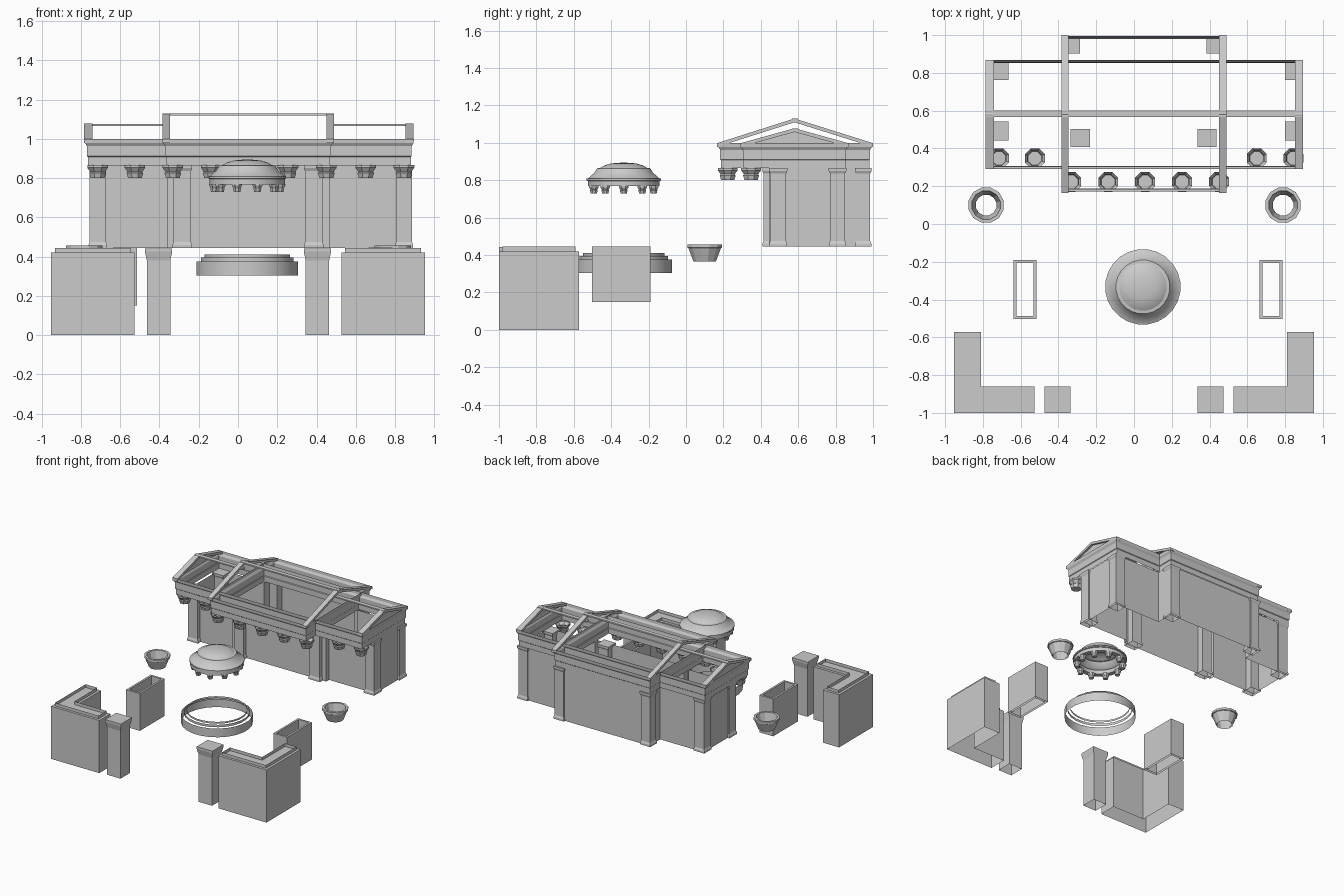
import bpy, bmesh
from math import cos, sin, pi, radians

if "Cube" in bpy.data.objects:
    bpy.data.objects.remove(bpy.data.objects["Cube"])


def loft(name, loops, bottom=False, top=False, smooth=False):
    """Join stacked outlines [(2D points, z), ...] with quads, optionally capped."""
    bm = bmesh.new()
    rings = [[bm.verts.new((x, y, z)) for x, y in pts] for pts, z in loops]
    for a, b in zip(rings, rings[1:]):
        n = len(a)
        for i in range(n):
            j = (i + 1) % n
            bm.faces.new((a[i], a[j], b[j], b[i]))
    if bottom:
        bm.faces.new(rings[0][::-1])
    if top:
        bm.faces.new(rings[-1])
    me = bpy.data.meshes.new(name)
    bm.to_mesh(me)
    bm.free()
    ob = bpy.data.objects.new(name, me)
    bpy.context.collection.objects.link(ob)
    if smooth:
        bpy.ops.object.select_all(action='DESELECT')
        ob.select_set(True)
        bpy.context.view_layer.objects.active = ob
        bpy.ops.object.shade_smooth_by_angle(angle=radians(25))
    return ob


def rect(x0, x1, y0, y1, o=0.0):
    return [(x0 - o, y0 - o), (x1 + o, y0 - o), (x1 + o, y1 + o), (x0 - o, y1 + o)]


def circle(cx, cy, r, n):
    return [(cx + r * cos(2 * pi * (i + .5) / n), cy + r * sin(2 * pi * (i + .5) / n)) for i in range(n)]


def cross(wing, mid):
    """Outline of a wide wing rectangle crossed by a deeper middle one."""
    a, b, c, d = wing
    e, f, g, h = mid
    return [(a, c), (e, c), (e, g), (f, g), (f, c), (b, c),
            (b, d), (f, d), (f, h), (e, h), (e, d), (a, d)]


def lathe(name, cx, cy, profile, n, **kw):
    return loft(name, [(circle(cx, cy, r, n), z) for r, z in profile], **kw)


def box(name, x0, x1, y0, y1, z0, z1):
    return loft(name, [(rect(x0, x1, y0, y1), z0), (rect(x0, x1, y0, y1), z1)], True, True)


def plate(name, x0, x1, yz):
    """Extrude a side-view (y, z) polygon along x."""
    bm = bmesh.new()
    f = bm.faces.new([bm.verts.new((x0, y, z)) for y, z in yz])
    r = bmesh.ops.extrude_face_region(bm, geom=[f])
    bmesh.ops.translate(bm, vec=(x1 - x0, 0, 0),
                        verts=[v for v in r['geom'] if isinstance(v, bmesh.types.BMVert)])
    bmesh.ops.recalc_face_normals(bm, faces=bm.faces)
    me = bpy.data.meshes.new(name)
    bm.to_mesh(me)
    bm.free()
    bpy.context.collection.objects.link(bpy.data.objects.new(name, me))


# Foreground L-shaped plinths (open below) and gate piers, mirrored in x
def ell(s, o=0.0):
    x0, x1, xi = .526 + o, .952 - o, .81 + o
    y0, y1, yi = -1 + o, -.572 - o, -.86 - o
    pts = [(s * x, y) for x, y in [(x0, y0), (x1, y0), (x1, y1), (xi, y1), (xi, yi), (x0, yi)]]
    return pts if s > 0 else pts[::-1]


def pier(s, o):
    pts = [(s * x, y) for x, y in rect(.345, .464, -.99, -.87, o)]
    return pts if s > 0 else pts[::-1]


for s, side in ((-1, "left"), (1, "right")):
    loft("corner_plinth_" + side, [(ell(s), 0), (ell(s), .42)], top=True)
    loft("corner_plinth_curb_" + side, [(ell(s, .02), .42), (ell(s, .02), .445)])
    loft("gate_pier_" + side, [(pier(s, 0), 0), (pier(s, 0), .38), (pier(s, .01), .425),
                               (pier(s, .01), .442)], top=True)

# Hollow planters
for x0, x1, side in ((-.637, -.515, "left"), (.664, .786, "right")):
    o, i = rect(x0, x1, -.502, -.19), rect(x0, x1, -.502, -.19, -.016)
    loft("planter_" + side, [(o, .15), (o, .447), (i, .447), (i, .15)])

# Open bowls
for x, side in ((-.783, "left"), (.789, "right")):
    lathe("bowl_" + side, x, .1,
          [(.062, .365), (.09, .437), (.096, .44), (.096, .457), (.078, .457), (.056, .368)],
          12, smooth=True)

# Rotunda: stepped base bands, drum, dome and the capitals below it
CX, CY = .047, -.333
for k, (r, z0, z1) in enumerate(((.26, .305, .375), (.238, .375, .395), (.22, .395, .41))):
    lathe("rotunda_base_band_%d" % k, CX, CY, [(r, z0), (r, z1)], 24, smooth=True)
lathe("rotunda_dome", CX, CY,
      [(.155, .80), (.155, .768), (.193, .768), (.193, .795), (.2, .798), (.2, .808), (.19, .812),
       (.158, .84), (.143, .864), (.126, .866), (.105, .879), (.07, .889), (.035, .893), (.005, .894)],
      24, top=True, smooth=True)
for i in range(10):
    a = 2 * pi * i / 10
    lathe("rotunda_capital_%d" % i, CX + .168 * cos(a), CY + .168 * sin(a),
          [(.018, .73), (.022, .746), (.019, .748), (.028, .762), (.028, .77)], 8, bottom=True)

# Building walls, open above and below
WALL = cross((-.745, .876, .48, .84), (-.36, .468, .445, .975))
loft("building_walls", [(WALL, .445), (WALL, .865)])

# Entablature: two crossing rectangles of moulded bands
STEPS = ((0, .865), (0, .908), (.004, .912), (.004, .962), (.014, .978), (.016, 1.0))
for name, r in (("wing_entablature", (-.765, .88, .308, .852)),
                ("center_entablature", (-.367, .469, .187, .98))):
    loft(name, [(rect(*r, o), z) for o, z in STEPS])

# Pilasters with flared foot and head, open below
spots = [(-.755, -.672, .45, .535), (-.755, -.672, .77, .85),
         (.806, .886, .45, .535), (.806, .886, .77, .85),
         (-.328, -.24, .415, .495), (.342, .43, .415, .495),
         (-.372, -.292, .91, .985), (.392, .473, .91, .985)]
for k, p in enumerate(spots):
    loft("pilaster_%d" % k, [(rect(*p, o), z) for o, z in
                             ((.006, .445), (.006, .46), (0, .475), (0, .835), (.007, .85), (.007, .865))],
         top=True)

# Colonnade capitals
caps = [(x, .348) for x in (-.715, -.525, .65, .845)] + [(-.332 + .1955 * i, .223) for i in range(5)]
for k, (x, y) in enumerate(caps):
    lathe("colonnade_capital_%d" % k, x, y,
          [(.038, .80), (.046, .826), (.041, .832), (.057, .853), (.057, .866)], 8, bottom=True)

# Raking cornices, ridge bars and end pediments
YM, T = .58, .02


def rake(name, x0, x1, y0, y1, zb, zt):
    plate(name, x0, x1, [(y0, zb), (YM, zt), (y1, zb), (y1, zb - T), (YM, zt - T), (y0, zb - T)])


for x0, x1, side in ((-.785, -.742, "left"), (.852, .895, "right")):
    rake("wing_rake_" + side, x0, x1, .292, .868, .998, 1.078)
for x, side in ((-.767, "left"), (.875, "right")):
    plate("wing_pediment_" + side, x, x + .004, [(.31, .985), (.85, .985), (YM, 1.06)])
for x0, x1, side in ((-.385, -.346, "left"), (.45, .489, "right")):
    rake("center_rake_" + side, x0, x1, .165, 1.0, .998, 1.13)
box("wing_ridge_left", -.785, -.36, .567, .6, 1.066, 1.076)
box("wing_ridge_right", .46, .895, .567, .6, 1.066, 1.076)
box("center_ridge", -.385, .489, .567, .6, 1.118, 1.129)
